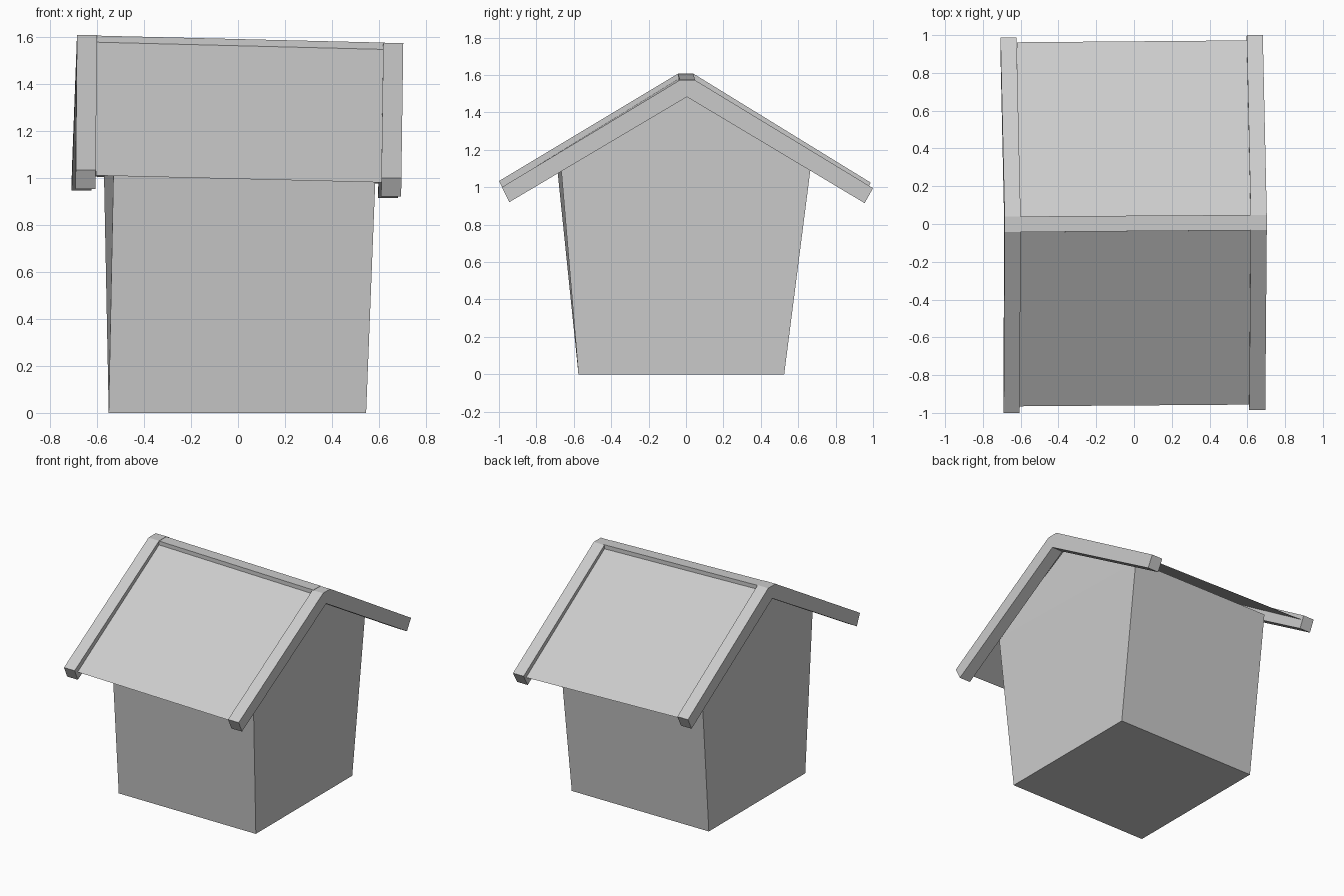
import bpy
import bmesh

# One plain grey for the whole model
grey = bpy.data.materials.new("plain_grey")
grey.diffuse_color = (0.6, 0.6, 0.6, 1)


def make(name, verts, faces, closed=True):
    bm = bmesh.new()
    vs = [bm.verts.new(v) for v in verts]
    for f in faces:
        bm.faces.new([vs[i] for i in f])
    if closed:
        bmesh.ops.recalc_face_normals(bm, faces=bm.faces)
    mesh = bpy.data.meshes.new(name)
    bm.to_mesh(mesh)
    bm.free()
    mesh.materials.append(grey)
    ob = bpy.data.objects.new(name, mesh)
    bpy.context.collection.objects.link(ob)
    return ob


def bridge(n):
    """Side quads joining two rings of n points."""
    return [(i, (i + 1) % n, (i + 1) % n + n, i + n) for i in range(n)]


# House body: flared, slightly twisted walls with gable ends
left = [(-.55, -.575, 0), (-.527, -.695, 1.165), (-.555, -.005, 1.575),
        (-.573, .645, 1.165), (-.55, .525, 0)]
right = [(.545, -.575, 0), (.59, -.671, 1.14), (.57, .005, 1.545),
         (.548, .671, 1.14), (.545, .525, 0)]
ends = [(0, 1, 3, 4), (1, 2, 3), (5, 6, 8, 9), (6, 7, 8)]
make("house_body", left + right, bridge(5) + ends)

# Gable trim boards: chevron profiles (y, z), crooked in x
prof_l = [(-1.0, 1.033), (-.043, 1.607), (.04, 1.607), (.987, 1.025),
          (.947, .945), (-.005, 1.517), (-.96, .952)]
prof_r = [(-.985, 1.0), (-.033, 1.573), (.048, 1.573), (1.0, .995),
          (.955, .915), (.005, 1.483), (-.945, .92)]
x_l = [-.69, -.685, -.685, -.707, -.708, -.687, -.692]
x_r = [.61, .618, .618, .597, .596, .616, .609]
caps = [(0, 1, 5, 6), (1, 2, 5), (2, 3, 4, 5)]
for name, prof, xs in (("left_trim", prof_l, x_l), ("right_trim", prof_r, x_r)):
    near = [(x, y, z) for x, (y, z) in zip(xs, prof)]
    far = [(x + .085, y, z) for x, y, z in near]
    make(name, near + far,
         bridge(7) + caps + [tuple(i + 7 for i in f) for f in caps])

# Ridge cap between the trim boards
ring_l = [(-.61, -.043, 1.605), (-.61, .04, 1.605), (-.61, .04, 1.574), (-.61, -.043, 1.574)]
ring_r = [(.625, -.033, 1.575), (.625, .048, 1.575), (.625, .048, 1.544), (.625, -.033, 1.544)]
make("ridge_cap", ring_l + ring_r, bridge(4) + [(0, 1, 2, 3), (4, 5, 6, 7)])

# Roof sheets, sunk just below the trim
make("front_roof", [(-.605, -.965, 1.01), (.62, -.956, .98),
                    (.625, -.033, 1.546), (-.605, -.043, 1.577)], [(0, 1, 2, 3)], False)
make("back_roof", [(.61, .972, .975), (-.62, .962, 1.005),
                   (-.605, .04, 1.577), (.625, .048, 1.546)], [(0, 1, 2, 3)], False)
